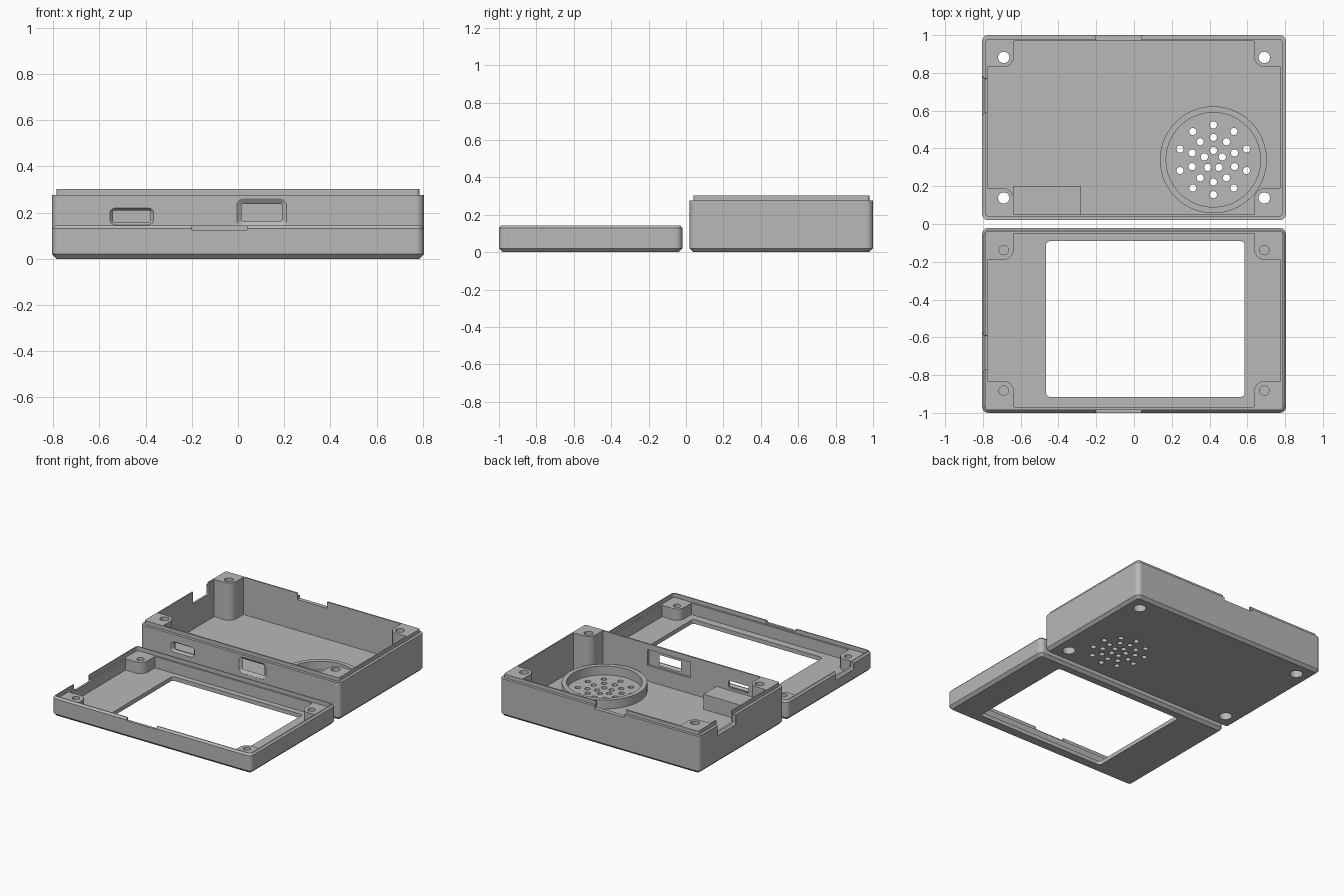
import bpy, bmesh, math

if "Cube" in bpy.data.objects:
    bpy.data.objects.remove(bpy.data.objects["Cube"])

plastic = bpy.data.materials.new("grey plastic")
plastic.diffuse_color = (0.48, 0.48, 0.48, 1)
plastic.use_nodes = True
plastic.node_tree.nodes["Principled BSDF"].inputs["Base Color"].default_value = plastic.diffuse_color


def rounded(cx, cy, hx, hy, r, seg=7):
    """Rounded rectangle outline, counter-clockwise."""
    pts = []
    for i, (sx, sy) in enumerate([(1, 1), (-1, 1), (-1, -1), (1, -1)]):
        for k in range(seg + 1):
            a = math.pi / 2 * (i + k / seg)
            pts.append((cx + sx * (hx - r) + r * math.cos(a),
                        cy + sy * (hy - r) + r * math.sin(a)))
    return pts


def circle(cx, cy, r, n=32):
    return [(cx + r * math.cos(2 * math.pi * k / n),
             cy + r * math.sin(2 * math.pi * k / n)) for k in range(n)]


def add_loft(bm, sections, axis="z", closed=False):
    """Skin a stack of (outline, depth) sections along an axis."""
    place = {"z": lambda u, v, d: (u, v, d),
             "y": lambda u, v, d: (u, d, v),
             "x": lambda u, v, d: (d, u, v)}[axis]
    rings = [[bm.verts.new(place(u, v, d)) for u, v in pts] for pts, d in sections]
    pairs = list(zip(rings, rings[1:]))
    if closed:
        pairs.append((rings[-1], rings[0]))
    else:
        bm.faces.new(rings[0][::-1])
        bm.faces.new(rings[-1])
    for a, b in pairs:
        n = len(a)
        for i in range(n):
            j = (i + 1) % n
            bm.faces.new((a[i], a[j], b[j], b[i]))


def make(name, *lofts, axis="z", closed=False):
    bm = bmesh.new()
    for sections in lofts:
        add_loft(bm, sections, axis, closed)
    bmesh.ops.recalc_face_normals(bm, faces=bm.faces)
    me = bpy.data.meshes.new(name)
    bm.to_mesh(me)
    bm.free()
    me.materials.append(plastic)
    ob = bpy.data.objects.new(name, me)
    bpy.context.collection.objects.link(ob)
    return ob


def combine(ob, tool, operation):
    """Apply a boolean and remove the tool."""
    mod = ob.modifiers.new("combine", "BOOLEAN")
    mod.object, mod.operation, mod.solver = tool, operation, "EXACT"
    dg = bpy.context.evaluated_depsgraph_get()
    me = bpy.data.meshes.new_from_object(ob.evaluated_get(dg))
    ob.modifiers.clear()
    ob.data = me
    bpy.data.objects.remove(tool)


def join(ob, tool):
    combine(ob, tool, "UNION")


def cut(ob, tool):
    combine(ob, tool, "DIFFERENCE")


def block(x0, x1, y0, y1, z0, z1, r=0.0005):
    pts = rounded((x0 + x1) / 2, (y0 + y1) / 2, (x1 - x0) / 2, (y1 - y0) / 2, r, 1)
    return make("block", [(pts, z0), (pts, z1)])


def shell(name, cy, profile):
    """Open tray: profile of (inset, height) from underside over rim to floor."""
    return make(name, [(rounded(0, cy, 0.805 - i, 0.49 - i, max(0.035 - i, 0.004)), z)
                       for i, z in profile])


def corners(cy, dy=0.372):
    return [(sx * 0.69, cy + sy * dy, sx, sy) for sx in (-1, 1) for sy in (-1, 1)]


def add_bosses(ob, cy, top):
    """Corner screw posts, rounded on the inward corner."""
    for _, _, sx, sy in corners(cy):
        r, far = 0.06, (0.78, 0.465)
        near = (0.635, 0.32)
        pts = [far, (near[0], far[1])]
        for k in range(9):
            a = math.pi / 2 * k / 8
            pts.append((near[0] + r - r * math.cos(a), near[1] + r - r * math.sin(a)))
        pts.append((far[0], near[1]))
        pts = [(sx * x, cy + sy * y) for x, y in pts]
        join(ob, make("boss", [(pts, 0.015), (pts, top)]))


def drill(ob, cy, r, z0, z1):
    cut(ob, make("drill", *[[(circle(x, y, r), z0), (circle(x, y, r), z1)]
                            for x, y, _, _ in corners(cy)]))


def port(ob, x0, x1, z0, z1, dx, dz):
    """Front wall opening with a sloped outer edge."""
    cx, cz, hx, hz = (x0 + x1) / 2, (z0 + z1) / 2, (x1 - x0) / 2, (z1 - z0) / 2
    big = rounded(cx, cz, hx, hz, 0.025)
    small = rounded(cx, cz, hx - dx, hz - dz, 0.008)
    cut(ob, make("port", [(big, 0.0), (big, 0.021), (small, 0.036), (small, 0.08)], axis="y"))


def side_notch(ob, cy, z0):
    """Left wall cable slot, wider on the outside."""
    big = rounded(cy, z0 + 0.2, 0.105, 0.2, 0.012)
    small = rounded(cy, z0 + 0.215, 0.09, 0.2, 0.008)
    cut(ob, make("slot", [(big, -0.85), (big, -0.804), (small, -0.79), (small, -0.74)], axis="x"))


def finish(ob):
    bpy.ops.object.select_all(action="DESELECT")
    ob.select_set(True)
    bpy.context.view_layer.objects.active = ob
    bpy.ops.object.shade_smooth_by_angle(angle=math.radians(30))
    mod = ob.modifiers.new("even shading", "WEIGHTED_NORMAL")
    mod.keep_sharp = True


# Deep base tray with a raised lip
base = shell("base_tray", 0.51, [(0.02, 0), (0, 0.02), (0, 0.275), (0.02, 0.275),
                                 (0.02, 0.302), (0.03, 0.302), (0.03, 0.03)])
add_bosses(base, 0.51, 0.302)

# Connector shelf and speaker ring
join(base, block(-0.637, -0.28, 0.04, 0.2, 0.015, 0.14))
SX, SY = 0.42, 0.34
join(base, make("ring", [(circle(SX, SY, 0.283, 64), 0.015), (circle(SX, SY, 0.283, 64), 0.095),
                         (circle(SX, SY, 0.25, 64), 0.095), (circle(SX, SY, 0.25, 64), 0.015)],
                closed=True))

# Speaker grille holes in three rings
grille = []
for count, radius in ((5, 0.05), (10, 0.118), (10, 0.185)):
    for k in range(count):
        a = math.pi / 2 + 2 * math.pi * k / count
        pts = circle(SX + radius * math.cos(a), SY + radius * math.sin(a), 0.019, 20)
        grille.append([(pts, -0.05), (pts, 0.07)])
cut(base, make("grille", *grille))

# Screw holes with wide head recesses underneath
drill(base, 0.51, 0.03, -0.1, 0.4)
drill(base, 0.51, 0.044, -0.1, 0.06)

# Front ports, inner recess, side slot and rear pry slot
cut(base, block(-0.07, 0.275, 0.036, 0.06, 0.145, 0.26))
port(base, -0.005, 0.21, 0.14, 0.26, 0.02, 0.022)
port(base, -0.555, -0.365, 0.147, 0.22, 0.014, 0.011)
side_notch(base, 0.68, 0.2)
cut(base, block(-0.2, 0.04, 0.96, 1.05, 0.255, 0.4))
finish(base)

# Shallow lid frame with a stepped rim
lid = shell("lid_frame", -0.51, [(0.02, 0), (0, 0.02), (0, 0.13), (0.012, 0.143),
                                 (0.019, 0.143), (0.019, 0.113), (0.03, 0.113), (0.03, 0.03)])
add_bosses(lid, -0.51, 0.113)
drill(lid, -0.51, 0.025, 0.035, 0.3)

# Screen window, side slot and front pry slot
window = rounded(0.06, -0.503, 0.525, 0.412, 0.02)
cut(lid, make("window", [(window, -0.1), (window, 0.09)]))
side_notch(lid, -0.68, 0.085)
cut(lid, block(-0.2, 0.04, -1.05, -0.975, 0.124, 0.3))
finish(lid)
